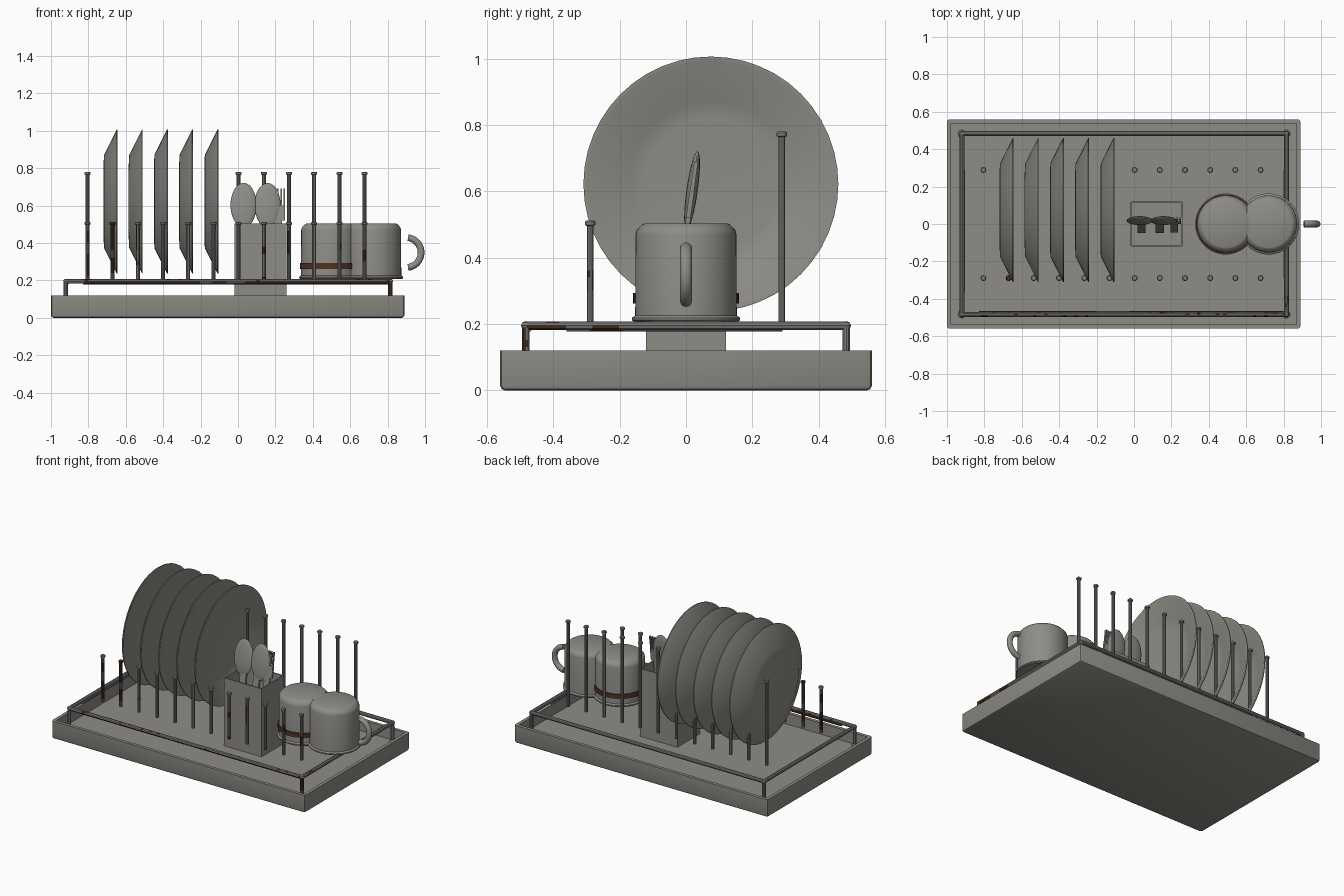
import bpy, bmesh, math, random
from mathutils import Vector, Matrix

if "Cube" in bpy.data.objects:
    bpy.data.objects.remove(bpy.data.objects["Cube"])

random.seed(4)


def material(name, rgb):
    m = bpy.data.materials.new(name)
    m.diffuse_color = (*rgb, 1)
    m.use_nodes = True
    m.node_tree.nodes["Principled BSDF"].inputs["Base Color"].default_value = m.diffuse_color
    return m


GREY = material("warm_grey", (0.27, 0.265, 0.24))
WIRE = material("wire_grey", (0.21, 0.21, 0.205))
RUST = material("rust_brown", (0.075, 0.03, 0.016))


def finish(name, bm, mats, smooth=True):
    bmesh.ops.recalc_face_normals(bm, faces=bm.faces[:])
    me = bpy.data.meshes.new(name)
    bm.to_mesh(me)
    bm.free()
    for m in mats:
        me.materials.append(m)
    ob = bpy.data.objects.new(name, me)
    bpy.context.collection.objects.link(ob)
    if smooth:
        bpy.ops.object.select_all(action='DESELECT')
        ob.select_set(True)
        bpy.context.view_layer.objects.active = ob
        bpy.ops.object.shade_smooth_by_angle(angle=math.radians(35))
    return ob


def lathe(name, profile, origin=(0, 0, 0), axis=(0, 0, 1), sides=48, mats=(GREY,), rule=None):
    """Revolve (radius, height) points about an axis and cap the ends."""
    bm = bmesh.new()
    turn = Vector(axis).to_track_quat('Z', 'Y').to_matrix().to_4x4()
    mat = Matrix.Translation(Vector(origin)) @ turn
    rings = []
    for r, h in profile:
        if r < 1e-6:
            rings.append([bm.verts.new(mat @ Vector((0, 0, h)))])
        else:
            rings.append([bm.verts.new(mat @ Vector((r * math.cos(a), r * math.sin(a), h)))
                          for a in (2 * math.pi * i / sides for i in range(sides))])
    for k, (a, b) in enumerate(zip(rings, rings[1:])):
        for i in range(sides):
            j = i + 1
            vs = [a[i % len(a)], a[j % len(a)], b[j % len(b)], b[i % len(b)]]
            f = bm.faces.new(list(dict.fromkeys(vs)))
            if rule:
                t = 2 * math.pi * (i + 0.5) / sides
                out = turn @ Vector((math.cos(t), math.sin(t), 0))
                f.material_index = rule((profile[k][1] + profile[k + 1][1]) / 2, i, out)
    for ring in (rings[0], rings[-1]):
        if len(ring) > 1:
            bm.faces.new(ring)
    return finish(name, bm, mats)


def rod(name, p, q, r, rust=(), cover=0.75):
    """Wire rod; rust is a list of (start, end) distances along it."""
    p, q = Vector(p), Vector(q)
    d = q - p
    n = d.length
    steps = max(1, round(n / 0.02)) if rust else 1
    profile = [(r, n * i / steps) for i in range(steps + 1)]
    phase = random.randint(0, 9)

    def rule(h, i, out):
        if not any(a <= h <= b for a, b in rust):
            return 0
        if cover < 1 and abs(d.z) < 0.01:  # level wires rust on the underside
            return int(out.z < 0.3 or random.random() < 0.1)
        return int(random.random() < 0.15 or (i + phase) % 10 < cover * 10)
    return lathe(name, profile, p, d, 10, (WIRE, RUST), rule)


def open_box(name, lo, hi, wall, floor, bevel):
    """Box with a sunken top."""
    bm = bmesh.new()
    bmesh.ops.create_cube(bm, size=1)
    lo, hi = Vector(lo), Vector(hi)
    for v in bm.verts:
        v.co = Vector([(lo[i] + hi[i]) / 2 + v.co[i] * (hi[i] - lo[i]) for i in range(3)])
    if bevel:
        low = [e for e in bm.edges if min(v.co.z for v in e.verts) < hi.z - 1e-4]
        bmesh.ops.bevel(bm, geom=low, offset=bevel, segments=2, profile=0.5, affect='EDGES')
    bm.normal_update()
    top = [f for f in bm.faces if f.normal.z > 0.9]
    bmesh.ops.inset_region(bm, faces=top, thickness=wall)
    ext = bmesh.ops.extrude_face_region(bm, geom=top)
    for v in ext['geom']:
        if isinstance(v, bmesh.types.BMVert):
            v.co.z = floor
    old = [f for f in top if f.is_valid]
    if old:
        bmesh.ops.delete(bm, geom=old, context='FACES')
    return finish(name, bm, (GREY,))


# drip tray
open_box("drip_tray", (-1, -0.56, 0), (0.89, 0.56, 0.12), 0.022, 0.045, 0.015)

# wire frame of the rack, with legs and feet
X0, X1, Y, Z, R = -0.92, 0.815, 0.483, 0.195, 0.013
front_rust = [(0.1, 0.72), (0.78, 0.86), (0.95, 1.73)]
rod("frame_front", (X0, -Y, Z), (X1, -Y, Z), R, front_rust, 0.6)
rod("frame_back", (X0, Y, Z), (X1, Y, Z), R)
rod("frame_left", (X0, -Y, Z), (X0, Y, Z), R)
rod("frame_right", (X1, -Y, Z), (X1, Y, Z), R, [(0, 0.12), (0.2, 0.29)], 0.6)
for x in (X0, X1):
    for y in (-Y, Y):
        rusty = [(0.07, 0.15)] if x > 0 and y < 0 else ()
        rod("frame_leg", (x, y, 0.045), (x, y, Z), 0.012, rusty)
        lathe("frame_corner", [(0, -0.014), (0.01, -0.01), (0.014, 0), (0.01, 0.01), (0, 0.014)],
              (x, y, Z), sides=12, mats=(WIRE,))
        lathe("leg_foot", [(0.02, 0), (0.02, 0.03), (0.013, 0.036)], (x, y, 0.045), sides=16, mats=(WIRE,))

# thin lower wires
rod("lower_wire_front", (-0.83, -0.473, 0.185), (0.8, -0.473, 0.185), 0.008, [(0, 0.62), (0.8, 1.63)], 1)
rod("lower_wire_left", (X0 + 0.01, -0.36, 0.184), (X0 + 0.01, 0.29, 0.184), 0.007)
rod("lower_wire_right", (X1 - 0.01, -0.29, 0.184), (X1 - 0.01, 0.29, 0.184), 0.007, [(0, 0.1)])

# two rows of upright pins with caps
pin_rust = {0: [(0.02, 0.14), (0.2, 0.26)], 1: [(0.04, 0.13), (0.17, 0.3)], 2: [(0.08, 0.13), (0.17, 0.3)],
            7: [(0.0, 0.03), (0.15, 0.18)], 8: [(0.14, 0.26)], 10: [(0.17, 0.21)], 11: [(0.1, 0.16)]}
for i in range(12):
    x = -0.805 + i * 0.1347
    for label, y, top, rust in (("front", -0.289, 0.512, pin_rust.get(i, ())), ("back", 0.289, 0.78, ())):
        rod(label + "_pin", (x, y, 0.2), (x, y, top - 0.008), 0.0105, rust)
        lathe(label + "_pin_cap", [(0.012, 0), (0.016, 0.003), (0.016, 0.012), (0.012, 0.016)],
              (x, y, top - 0.016), sides=12, mats=(RUST if label == "front" and i == 1 else WIRE,))

# five standing plates, open side to +x
for i in range(5):
    lathe("plate", [(0, 0), (0.2, 0), (0.25, 0.003), (0.384, 0.07), (0.384, 0.075), (0.371, 0.075),
                    (0.25, 0.016), (0.2, 0.012), (0, 0.012)],
          (-0.719 + i * 0.1347, 0.075, 0.622), (1, 0, 0), 48)

# cutlery holder
open_box("cutlery_holder", (-0.02, -0.12, 0.045), (0.26, 0.12, 0.503), 0.012, 0.07, 0)


def tilted_box(name, centre, size, tilt):
    bm = bmesh.new()
    bmesh.ops.create_cube(bm, size=1, matrix=Matrix.Translation(centre) @ tilt @ Matrix.Diagonal((*size, 1)))
    return finish(name, bm, (GREY,), False)


# spoons and fork leaning back
TILT = Matrix.Rotation(math.radians(-8), 4, 'X')


def lean(x, z):
    return Vector((x, 0.018 + (z - 0.6) * 0.14, z))


for x in (0.03, 0.158):
    bm = bmesh.new()
    bmesh.ops.create_uvsphere(bm, u_segments=24, v_segments=16, radius=1,
                              matrix=Matrix.Translation(lean(x, 0.602)) @ TILT @ Matrix.Diagonal((0.07, 0.017, 0.12, 1)))
    finish("spoon_bowl", bm, (GREY,))
    tilted_box("spoon_handle", lean(x + 0.01 if x < 0.1 else x - 0.02, 0.36), (0.045, 0.016, 0.34), TILT)
tilted_box("fork_handle", lean(0.215, 0.36), (0.04, 0.014, 0.34), TILT)
tilted_box("fork_head", lean(0.222, 0.56), (0.06, 0.014, 0.08), TILT)
for k in range(4):
    tilted_box("fork_tine", lean(0.197 + k * 0.0165, 0.64), (0.008, 0.012, 0.1), TILT)

# upturned mugs
MUG = [(0.158, 0.208), (0.163, 0.212), (0.163, 0.219), (0.153, 0.226), (0.152, 0.47), (0.149, 0.482),
       (0.14, 0.492), (0.132, 0.5), (0.126, 0.503), (0, 0.503)]
for label, x in (("left", 0.49), ("right", 0.72)):
    lathe(label + "_mug", MUG, (x, 0, 0), sides=48)
lathe("left_mug_rust_band", [(0.153, 0.262), (0.159, 0.262), (0.159, 0.293), (0.153, 0.293)],
      (0.49, 0, 0), mats=(RUST,))

# mug handle: partial ring
bm = bmesh.new()
prev = None
for i in range(25):
    a = math.radians(-83 + 166 * i / 24)
    ring = []
    for j in range(12):
        b = 2 * math.pi * j / 12
        d = 0.08 + 0.018 * math.cos(b)
        ring.append(bm.verts.new((0.899 + d * math.cos(a), 0.018 * math.sin(b), 0.349 + d * math.sin(a))))
    if prev:
        for j in range(12):
            bm.faces.new((prev[j], prev[(j + 1) % 12], ring[(j + 1) % 12], ring[j]))
    if i in (0, 24):
        bm.faces.new(ring)
    prev = ring
finish("mug_handle", bm, (GREY,))
